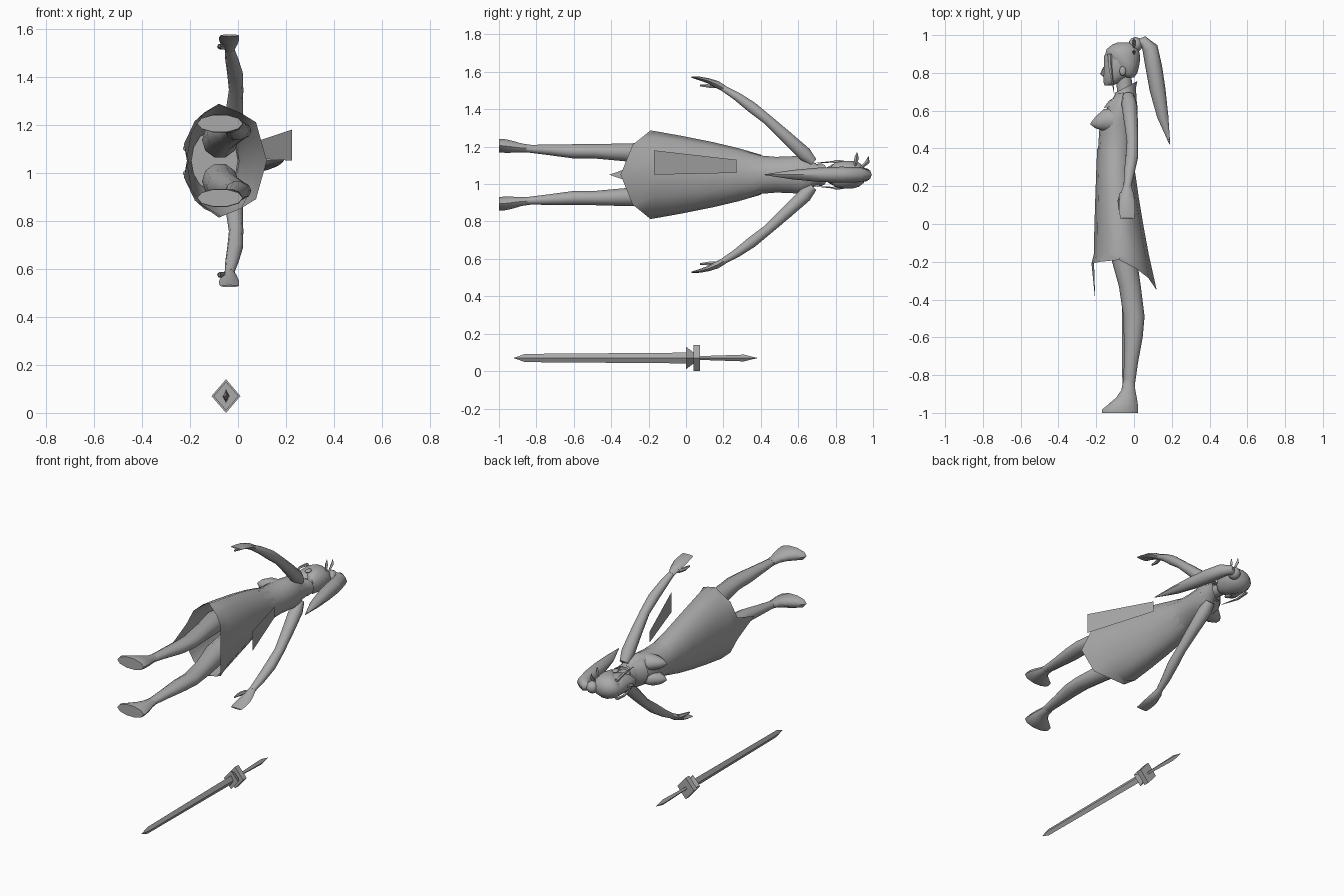
import bpy, bmesh, math
from mathutils import Vector

CZ = 1.05  # mid plane of the reclining figure (head at +y, face at -x)
grey = bpy.data.materials.new("plain_grey")
grey.diffuse_color = (0.4, 0.4, 0.4, 1)


def finish(name, bm, angle=50, recalc=True):
    if recalc:
        bmesh.ops.recalc_face_normals(bm, faces=bm.faces)
    me = bpy.data.meshes.new(name)
    bm.to_mesh(me)
    bm.free()
    me.materials.append(grey)
    ob = bpy.data.objects.new(name, me)
    bpy.context.collection.objects.link(ob)
    bpy.ops.object.select_all(action='DESELECT')
    ob.select_set(True)
    bpy.context.view_layer.objects.active = ob
    if angle:
        bpy.ops.object.shade_smooth_by_angle(angle=math.radians(angle))
    return ob


def bridge(bm, rings):
    for r0, r1 in zip(rings, rings[1:]):
        n = len(r0)
        for i in range(n):
            bm.faces.new((r0[i], r0[(i + 1) % n], r1[(i + 1) % n], r1[i]))


def tube(name, pts, axis=(1, 0, 0), n=10, caps=(True, True), angle=50, phase=0.0):
    """Loft ellipses (x, y, z, half along axis, half across) along a path."""
    ax = Vector(axis)
    bm = bmesh.new()
    rings = []
    for k, p in enumerate(pts):
        a, b = pts[max(k - 1, 0)], pts[min(k + 1, len(pts) - 1)]
        across = (Vector(b[:3]) - Vector(a[:3])).cross(ax).normalized()
        ring = []
        for i in range(n):
            t = 2 * math.pi * i / n + phase
            ring.append(bm.verts.new(Vector(p[:3]) + ax * p[3] * math.cos(t) + across * p[4] * math.sin(t)))
        rings.append(ring)
    bridge(bm, rings)
    if caps[0]:
        bm.faces.new(rings[0])
    if caps[1]:
        bm.faces.new(rings[-1])
    return finish(name, bm, angle)


def span(y, x0, x1, hz, z=CZ):
    """Cross-section across the body from front x0 to back x1."""
    return ((x0 + x1) / 2, y, z, (x1 - x0) / 2, hz)


def ball(name, loc, size, seg=12):
    bm = bmesh.new()
    bmesh.ops.create_uvsphere(bm, u_segments=seg, v_segments=8, radius=1)
    for v in bm.verts:
        v.co = Vector(loc) + Vector([c * s for c, s in zip(v.co, size)])
    return finish(name, bm)


# Upper body
tube("torso", [span(0.32, -0.195, 0.0, 0.128), span(0.4, -0.19, 0.0, 0.105),
               span(0.48, -0.185, 0.005, 0.098), span(0.55, -0.18, 0.01, 0.10),
               span(0.62, -0.14, 0.01, 0.105), span(0.66, -0.115, 0.01, 0.09),
               span(0.70, -0.095, 0.0, 0.05)], n=14)
for s, side in ((1, "left"), (-1, "right")):
    tube(side + "_bust", [(-0.10, 0.55, CZ + s * 0.048, 0.065, 0.05), (-0.16, 0.55, CZ + s * 0.05, 0.058, 0.046),
                          (-0.205, 0.537, CZ + s * 0.052, 0.03, 0.028), (-0.23, 0.53, CZ + s * 0.052, 0.004, 0.004)],
         axis=(0, 1, 0), n=10)

# Skirt: open lofted shell with a pointed front panel and trailing back
hem = [(-0.205, 0, -0.41), (-0.225, 0.07, -0.21), (-0.18, 0.165, -0.20), (-0.08, 0.237, -0.19),
       (0.01, 0.2, -0.235), (0.075, 0.16, -0.285), (0.12, 0, -0.35)]
hem += [(x, -z, y) for x, z, y in hem[-2:0:-1]]
bm = bmesh.new()
rings = []
for y, x0, x1, hz in ((0.4, -0.195, 0.0, 0.107), (0.28, -0.2, 0.005, 0.142),
                      (0.14, -0.205, 0.025, 0.175), (-0.02, -0.21, 0.052, 0.207), (-0.16, -0.213, 0.078, 0.232)):
    ring = []
    for i in range(12):
        t = 2 * math.pi * i / 12
        ring.append(bm.verts.new(((x0 + x1) / 2 - (x1 - x0) / 2 * math.cos(t), y, CZ + hz * math.sin(t))))
    rings.append(ring)
rings.append([bm.verts.new((x, y, CZ + z)) for x, z, y in hem])
bridge(bm, rings)
finish("skirt", bm)

# Loose sash behind the waist
bm = bmesh.new()
bm.faces.new([bm.verts.new(c) for c in ((0.075, 0.27, 1.06), (0.225, -0.17, 1.05),
                                        (0.225, -0.17, 1.18), (0.075, 0.27, 1.13))])
finish("sash", bm, 0)

# Neck and flared collar
tube("neck", [span(0.62, -0.1, 0.0, 0.045), span(0.70, -0.09, -0.005, 0.036), span(0.79, -0.095, -0.015, 0.036)])
bm = bmesh.new()
rings = []
for x0, y0, x1, y1, hz in ((-0.16, 0.615, 0.015, 0.64, 0.088), (-0.135, 0.65, 0.012, 0.69, 0.075),
                           (-0.105, 0.67, 0.01, 0.72, 0.058), (-0.10, 0.695, 0.018, 0.757, 0.06)):
    ring = []
    for i in range(12):
        t = 2 * math.pi * i / 12
        f = 0.5 - 0.5 * math.cos(t)
        ring.append(bm.verts.new((x0 + (x1 - x0) * f, y0 + (y1 - y0) * f, CZ + hz * math.sin(t))))
    rings.append(ring)
bridge(bm, rings)
finish("collar", bm)

# Head, nose and hair
tube("head", [span(0.733, -0.155, -0.115, 0.018), span(0.75, -0.162, -0.07, 0.038),
              span(0.785, -0.163, -0.02, 0.058), span(0.83, -0.16, 0.01, 0.066),
              span(0.89, -0.158, 0.02, 0.067), span(0.94, -0.125, 0.0, 0.045)], n=14)
tube("nose", [(-0.158, 0.83, CZ, 0.006, 0.006), (-0.165, 0.795, CZ, 0.014, 0.011),
              (-0.16, 0.78, CZ, 0.004, 0.004)], n=6)
tube("hair_cap", [span(0.775, -0.05, -0.0, 0.045), span(0.80, -0.085, 0.018, 0.068),
                  span(0.85, -0.115, 0.03, 0.076), span(0.89, -0.155, 0.032, 0.076),
                  span(0.925, -0.145, 0.025, 0.066), span(0.95, -0.115, 0.005, 0.045),
                  span(0.962, -0.085, -0.025, 0.018)], n=14)
ball("hair_bun", (0.008, 0.95, CZ), (0.038, 0.04, 0.038))
tube("ponytail", [(0.01, 0.955, CZ, 0.02, 0.018), (0.05, 0.965, CZ, 0.03, 0.03),
                  (0.085, 0.93, CZ, 0.04, 0.042), (0.105, 0.83, CZ, 0.043, 0.044),
                  (0.125, 0.71, CZ, 0.038, 0.042), (0.152, 0.57, CZ, 0.025, 0.03),
                  (0.19, 0.42, CZ, 0.002, 0.002)], axis=(0, 0, 1), n=8)
for i, (y, z) in enumerate(((0.915, 1.17), (0.975, 1.15))):
    tube(f"hair_pin_{i}", [(0.0, 0.9 + 0.03 * i, 1.08, 0.005, 0.005), (0.0, y - 0.003, z - 0.03, 0.01, 0.012),
                           (0.0, y, z, 0.001, 0.001)], n=4)

for s, side in ((1, "left"), (-1, "right")):
    def m(pts):
        return [(x, y, CZ + s * z, a, b) for x, y, z, a, b in pts]
    ball(side + "_ear", (-0.06, 0.81, CZ + s * 0.07), (0.018, 0.026, 0.01), 8)
    tube(side + "_side_lock", m([(-0.13, 0.9, 0.06, 0.012, 0.008), (-0.125, 0.82, 0.072, 0.01, 0.006),
                                 (-0.105, 0.69, 0.062, 0.001, 0.001)]), n=5)
    # Arm, palm and thumb
    tube(side + "_arm", m([(-0.03, 0.68, 0.065, 0.03, 0.025), (-0.025, 0.635, 0.11, 0.042, 0.04),
                           (-0.015, 0.53, 0.208, 0.036, 0.034), (-0.008, 0.435, 0.295, 0.03, 0.028),
                           (-0.012, 0.35, 0.362, 0.033, 0.031), (-0.025, 0.27, 0.42, 0.028, 0.024),
                           (-0.035, 0.195, 0.465, 0.02, 0.017)]))
    tube(side + "_hand", m([(-0.035, 0.205, 0.46, 0.02, 0.017), (-0.037, 0.165, 0.483, 0.034, 0.019),
                            (-0.037, 0.12, 0.502, 0.042, 0.014), (-0.037, 0.075, 0.514, 0.042, 0.01),
                            (-0.035, 0.03, 0.522, 0.038, 0.004)]), n=8)
    tube(side + "_thumb", m([(-0.06, 0.17, 0.475, 0.014, 0.014), (-0.075, 0.125, 0.475, 0.012, 0.012),
                             (-0.078, 0.075, 0.477, 0.005, 0.005)]), n=6)
    # Leg and foot
    tube(side + "_leg", m([(-0.075, 0.1, 0.085, 0.075, 0.075), (-0.06, -0.15, 0.108, 0.07, 0.066),
                           (-0.022, -0.33, 0.12, 0.058, 0.05), (0.0, -0.49, 0.125, 0.056, 0.04),
                           (-0.004, -0.6, 0.125, 0.05, 0.04), (-0.016, -0.73, 0.133, 0.038, 0.03),
                           (-0.026, -0.86, 0.14, 0.029, 0.02)]))
    tube(side + "_foot", m([(-0.027, -0.83, 0.14, 0.03, 0.021), (-0.03, -0.88, 0.143, 0.037, 0.025),
                            (-0.04, -0.92, 0.148, 0.055, 0.032), (-0.058, -0.955, 0.152, 0.078, 0.037),
                            (-0.074, -0.983, 0.155, 0.096, 0.039), (-0.075, -1.0, 0.155, 0.095, 0.037)]))

# Sword lying beside the figure, all diamond-shaped sections
SX, SZ = -0.05, 0.07


def sword_part(name, rows):
    tube(name, [(SX, y, SZ, a, b) for y, a, b in rows], n=4, angle=20)


sword_part("blade", [(-0.92, 0.001, 0.001), (-0.86, 0.012, 0.022), (0.04, 0.016, 0.029)])
sword_part("guard_flare", [(0.0, 0.052, 0.06), (0.04, 0.026, 0.03)])
sword_part("guard", [(0.04, 0.06, 0.07), (0.075, 0.06, 0.07)])
sword_part("handle", [(0.07, 0.009, 0.01), (0.31, 0.013, 0.018), (0.38, 0.001, 0.001)])
